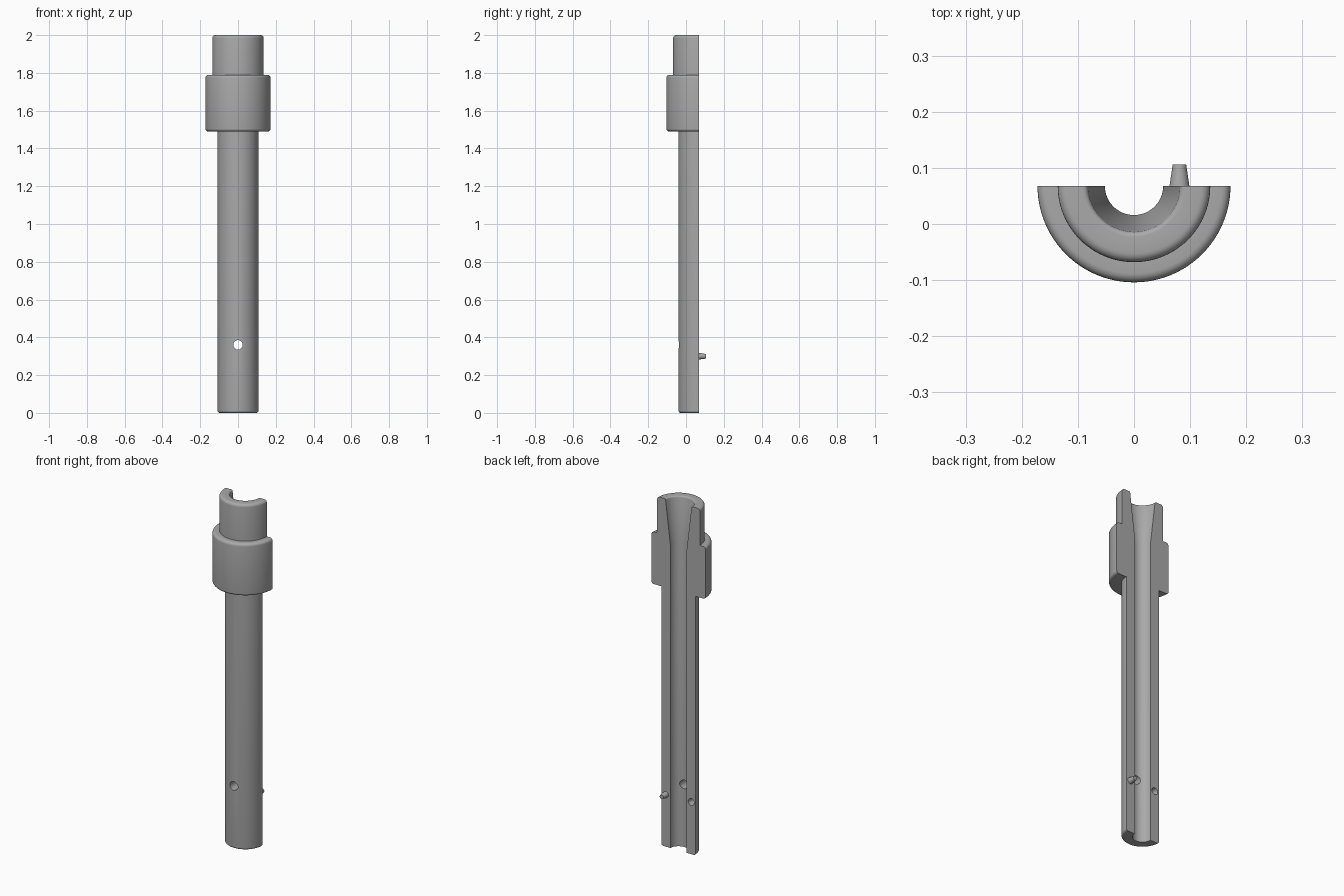
import bpy, bmesh
from math import pi, radians
from mathutils import Vector, Matrix

if "Cube" in bpy.data.objects:
    bpy.data.objects.remove(bpy.data.objects["Cube"], do_unlink=True)

AXIS_Y = 0.068      # the split plane, through the tube axis
PIN_X, PIN_Z = 0.081, 0.30

grey = bpy.data.materials.new("plain grey")
grey.use_nodes = True
colour = (0.40, 0.40, 0.40, 1)
grey.diffuse_color = colour
grey.node_tree.nodes["Principled BSDF"].inputs["Base Color"].default_value = colour


def make_object(name, bm):
    bmesh.ops.recalc_face_normals(bm, faces=bm.faces)
    mesh = bpy.data.meshes.new(name)
    bm.to_mesh(mesh)
    bm.free()
    mesh.materials.append(grey)
    obj = bpy.data.objects.new(name, mesh)
    bpy.context.collection.objects.link(obj)
    return obj


def y_cone(name, x, z, y0, y1, r0, r1):
    """Round peg along y, radius r0 at y0 and r1 at y1."""
    bm = bmesh.new()
    bmesh.ops.create_cone(bm, cap_ends=True, segments=32, radius1=r0, radius2=r1, depth=y1 - y0)
    bm.transform(Matrix.Translation((x, (y0 + y1) / 2, z)) @ Matrix.Rotation(-pi / 2, 4, 'X'))
    return make_object(name, bm)


def rounded(corners, steps=5):
    """Closed (radius, height) outline with each corner rounded by its third value."""
    points = []
    for i, (r, z, size) in enumerate(corners):
        here = Vector((r, z))
        if not size:
            points.append(here)
            continue
        before = Vector(corners[i - 1][:2])
        after = Vector(corners[(i + 1) % len(corners)][:2])
        a = here + (before - here).normalized() * size
        b = here + (after - here).normalized() * size
        # conic weight gives a true quarter arc at right angles
        w = 0.7071
        for k in range(steps + 1):
            t = k / steps
            p, q, s = (1 - t) ** 2, 2 * w * t * (1 - t), t * t
            points.append((a * p + here * q + b * s) / (p + q + s))
    return points


# Half sleeve: tube, collar, neck and funnelled bore in one outline
outline = rounded([
    (0.052, 0, 0), (0.108, 0, 0.012),
    (0.108, 1.49, 0), (0.172, 1.49, 0.014),
    (0.172, 1.79, 0.016), (0.136, 1.79, 0),
    (0.136, 2.0, 0.016), (0.083, 2.0, 0.008),
    (0.052, 1.74, 0)])
bm = bmesh.new()
verts = [bm.verts.new((-p.x, AXIS_Y, p.y)) for p in outline]
edges = [bm.edges.new((verts[i - 1], verts[i])) for i in range(len(verts))]
end = bmesh.ops.spin(bm, geom=verts + edges, cent=(0, AXIS_Y, 0), axis=(0, 0, 1),
                     angle=pi, steps=48)["geom_last"]
bm.faces.new(verts)
bmesh.ops.contextual_create(bm, geom=[e for e in end if isinstance(e, bmesh.types.BMEdge)])
sleeve = make_object("half_sleeve", bm)

# Side port through the front wall, and the socket in the split face
cutters = [
    y_cone("port_cutter", 0, 0.36, -0.1, 0.05, 0.025, 0.025),
    y_cone("socket_cutter", -PIN_X, PIN_Z, AXIS_Y - 0.042, AXIS_Y + 0.01, 0.013, 0.021)]
for cutter in cutters:
    cutter.hide_render = True
    cutter.hide_viewport = True
    cut = sleeve.modifiers.new(cutter.name, 'BOOLEAN')
    cut.operation = 'DIFFERENCE'
    cut.solver = 'EXACT'
    cut.object = cutter

# Bake the cuts so that sharp edges are found on the final mesh
bpy.context.view_layer.update()
evaluated = sleeve.evaluated_get(bpy.context.evaluated_depsgraph_get())
final_mesh = bpy.data.meshes.new_from_object(evaluated)
sleeve.modifiers.clear()
sleeve.data = final_mesh
for cutter in cutters:
    bpy.data.objects.remove(cutter, do_unlink=True)

# Tapered locating pin on the opposite side of the split face
pin = y_cone("locating_pin", PIN_X, PIN_Z, AXIS_Y - 0.002, 0.106, 0.018, 0.012)

for obj in (sleeve, pin):
    bpy.ops.object.select_all(action='DESELECT')
    obj.select_set(True)
    bpy.context.view_layer.objects.active = obj
    bpy.ops.object.shade_smooth_by_angle(angle=radians(30))
